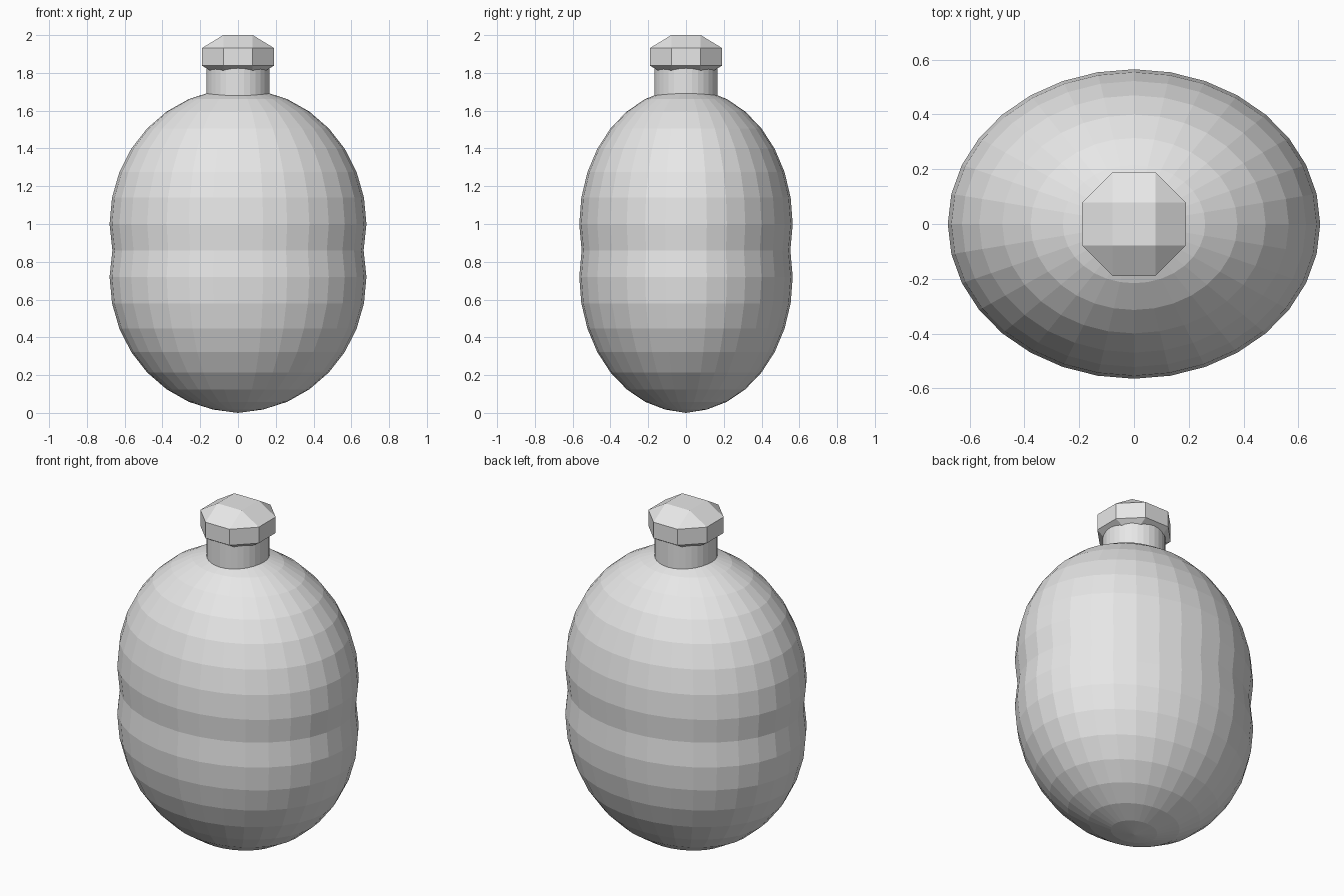
import bpy, bmesh, math
from itertools import product

if "Cube" in bpy.data.objects:
    bpy.data.objects.remove(bpy.data.objects["Cube"])

grey = bpy.data.materials.new("light grey")
grey.diffuse_color = (0.8, 0.8, 0.8, 1)
grey.use_nodes = True
grey.node_tree.nodes["Principled BSDF"].inputs["Base Color"].default_value = grey.diffuse_color


def finish(name, bm):
    bmesh.ops.recalc_face_normals(bm, faces=bm.faces)
    mesh = bpy.data.meshes.new(name)
    bm.to_mesh(mesh)
    bm.free()
    mesh.materials.append(grey)
    obj = bpy.data.objects.new(name, mesh)
    bpy.context.collection.objects.link(obj)
    return obj


def lathe(name, profile, sides, sx=1.0, sy=1.0):
    """Closed solid of revolution; a zero radius at an end becomes a pole."""
    bm = bmesh.new()
    rings = []
    for r, z in profile:
        if r < 1e-6:
            rings.append([bm.verts.new((0, 0, z))] * sides)
            continue
        angles = [2 * math.pi * i / sides for i in range(sides)]
        rings.append([bm.verts.new((r * sx * math.cos(a), r * sy * math.sin(a), z))
                      for a in angles])
    for low, high in zip(rings, rings[1:]):
        for i in range(sides):
            j = (i + 1) % sides
            corners = dict.fromkeys((low[i], low[j], high[j], high[i]))
            bm.faces.new(list(corners))
    for ring in (rings[0], rings[-1]):
        if ring[0] is not ring[1]:
            bm.faces.new(ring)
    return finish(name, bm)


# Body: two half ellipsoids joined by a shallow waist groove
STEPS, CAP = 8, 0.716
arc = [(math.cos(k * math.pi / 2 / STEPS), CAP * math.sin(k * math.pi / 2 / STEPS))
       for k in range(STEPS)] + [(0.0, CAP)]
profile = [(r, 0.72 - h) for r, h in reversed(arc)]
profile[0] = (0.0, 0.0)
profile.append((0.978, 0.86))
profile += [(r, 1.0 + h) for r, h in arc]
lathe("bottle_body", profile, 32, 0.68, 0.565)

# Neck: round tube running up into the stopper
lathe("bottle_neck", [(0.168, 1.64), (0.168, 1.86)], 32)

# Stopper: faceted, squashed cube with chamfered edges and corners
bm = bmesh.new()
for sx, sy, sz in product((-1, 1), repeat=3):
    for x, y, z in ((0.19, 0.078, 0.047), (0.078, 0.19, 0.047), (0.078, 0.078, 0.115)):
        bm.verts.new((sx * x, sy * y, 1.885 + sz * z))
bmesh.ops.convex_hull(bm, input=bm.verts)
bmesh.ops.dissolve_limit(bm, angle_limit=0.02, verts=bm.verts, edges=bm.edges)
finish("stopper", bm)
